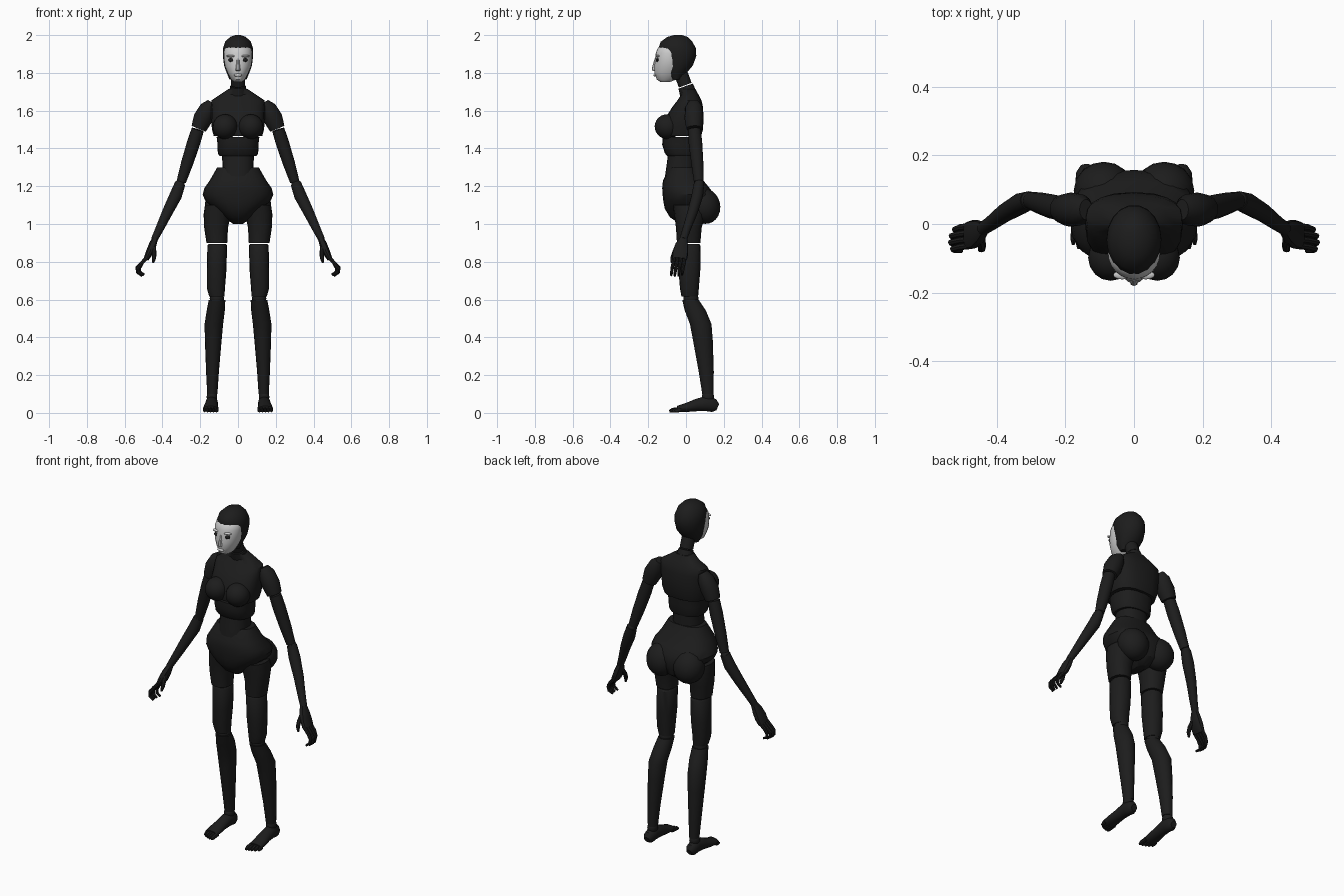
import bpy, bmesh, math
from mathutils import Vector, Matrix


def material(name, v):
    m = bpy.data.materials.new(name)
    m.diffuse_color = (v, v, v, 1)
    return m


BLACK = material("black_shell", 0.012)
WHITE = material("pale_mask", 0.75)


def finish(name, bm, mat):
    bmesh.ops.recalc_face_normals(bm, faces=bm.faces)
    me = bpy.data.meshes.new(name)
    bm.to_mesh(me)
    bm.free()
    me.materials.append(mat)
    ob = bpy.data.objects.new(name, me)
    bpy.context.collection.objects.link(ob)
    return ob


def loft(name, rings, n=16, mat=BLACK, p=2.0, s=1, flat=False):
    """Skin rings (x, y, z, half width, half depth); s mirrors x, flat keeps rings level."""
    bm = bmesh.new()
    pts = [Vector(r[:3]) for r in rings]
    loops = []
    for i, r in enumerate(rings):
        t = (pts[min(i + 1, len(pts) - 1)] - pts[max(i - 1, 0)]).normalized()
        if flat:
            t = Vector((0, 0, 1))
        ref = Vector((0, 0, 1)) if abs(t.y) > 0.8 else Vector((0, 1, 0))
        v = (ref - t * ref.dot(t)).normalized()
        u = v.cross(t)
        loop = []
        for k in range(n):
            a = 2 * math.pi * k / n
            c, d = math.cos(a), math.sin(a)
            c = math.copysign(abs(c) ** (2 / p), c)
            d = math.copysign(abs(d) ** (2 / p), d)
            q = pts[i] + u * c * r[3] + v * d * r[4]
            loop.append(bm.verts.new((q.x * s, q.y, q.z)))
        loops.append(loop)
    for a, b in zip(loops, loops[1:]):
        for k in range(n):
            bm.faces.new((a[k], a[(k + 1) % n], b[(k + 1) % n], b[k]))
    bm.faces.new(loops[0])
    bm.faces.new(loops[-1])
    return finish(name, bm, mat)


def level(name, rows, **kw):
    """Centred loft from rows (z, front y, back y, half width)."""
    return loft(name, [(0, (f + b) / 2, z, w, (b - f) / 2) for z, f, b, w in rows],
                flat=True, **kw)


def ball(name, c, r, mat=BLACK, tilt=0, n=16):
    bm = bmesh.new()
    M = Matrix.Translation(c) @ Matrix.Rotation(tilt, 4, 'X') @ Matrix.Diagonal((*r, 1))
    bmesh.ops.create_uvsphere(bm, u_segments=n, v_segments=n * 3 // 4, radius=1, matrix=M)
    return finish(name, bm, mat)


# head cap and face mask
level("head_cap", [
    (1.765, -.075, -.03, .045), (1.80, -.115, .005, .060), (1.84, -.12, .038, .074),
    (1.89, -.14, .056, .080), (1.93, -.148, .054, .080), (1.965, -.135, .035, .068),
    (1.99, -.10, .01, .042), (2.0, -.065, -.02, .015)], n=18)
level("face_mask", [
    (1.752, -.135, -.085, .020), (1.765, -.155, -.05, .037), (1.80, -.167, -.02, .055),
    (1.835, -.168, -.01, .070), (1.87, -.164, -.01, .075), (1.905, -.160, -.01, .076),
    (1.930, -.150, -.01, .070), (1.938, -.140, -.02, .062)], n=24, mat=WHITE)
loft("nose", [(0, -.160, 1.875, .007, .006), (0, -.168, 1.835, .010, .010),
              (0, -.168, 1.815, .013, .013), (0, -.160, 1.808, .008, .006)],
     n=8, mat=WHITE, flat=True)
ball("lips", (0, -.163, 1.788), (.022, .009, .008), WHITE)

# neck segments
loft("neck_upper", [(0, -.028, 1.80, .038, .036), (0, -.004, 1.735, .038, .036)])
loft("neck_lower", [(0, -.002, 1.73, .041, .040), (0, .012, 1.69, .050, .045),
                    (0, .022, 1.65, .070, .045)])

# torso segments
level("chest", [
    (1.465, -.115, .080, .128), (1.50, -.120, .090, .138), (1.56, -.110, .093, .142),
    (1.62, -.072, .090, .143), (1.655, -.045, .082, .140), (1.685, -.025, .066, .095),
    (1.715, -.030, .050, .050)], n=20, p=2.6)
level("ribs", [(1.36, -.100, .058, .098), (1.375, -.112, .064, .107), (1.42, -.126, .069, .108),
               (1.46, -.124, .072, .113)], n=20, p=2.4)
level("waist", [(1.20, -.113, .045, .085), (1.26, -.110, .052, .088), (1.31, -.103, .052, .082),
                (1.365, -.096, .052, .085)], n=20, p=2.3)

# pelvis shell
level("pelvis", [
    (1.0, -.030, .09, .025), (1.035, -.085, .14, .075), (1.08, -.112, .155, .125),
    (1.12, -.120, .158, .172), (1.155, -.124, .150, .187), (1.19, -.126, .125, .178),
    (1.23, -.122, .092, .150), (1.30, -.085, .055, .110)], n=20, p=2.4)

for s, side in ((1, "left"), (-1, "right")):
    ball(f"eye_{side}", (s * .032, -.150, 1.868), (.020, .010, .011), n=12)
    ball(f"brow_{side}", (s * .034, -.149, 1.889), (.027, .013, .007), WHITE, n=12)
    ball(f"breast_{side}", (s * .068, -.098, 1.515), (.066, .068, .066), tilt=-.3)
    ball(f"buttock_{side}", (s * .088, .098, 1.095), (.088, .083, .095), tilt=.25)

    # leg segments
    loft(f"upper_thigh_{side}", [
        (.100, .015, 1.10, .075, .085), (.110, .020, 1.05, .072, .082),
        (.116, .015, .98, .063, .068), (.112, .014, .90, .055, .062)],
        s=s, flat=True, p=2.3)
    loft(f"lower_thigh_{side}", [
        (.110, .016, .895, .046, .054), (.110, .017, .885, .052, .060),
        (.113, .018, .76, .052, .058), (.117, .018, .66, .048, .050),
        (.112, .020, .615, .040, .044)], s=s, flat=True, p=2.3)
    ball(f"knee_{side}", (s * .112, .026, .605), (.038, .040, .035))
    loft(f"shin_{side}", [
        (.111, .024, .598, .044, .044), (.118, .050, .54, .048, .056),
        (.128, .078, .47, .049, .057), (.131, .090, .38, .044, .052),
        (.135, .107, .22, .034, .040), (.136, .116, .10, .027, .030)], s=s, flat=True)
    ball(f"ankle_{side}", (s * .138, .116, .085), (.028, .032, .035))
    # foot runs from heel to toe, with five toes
    loft(f"foot_{side}", [
        (.139, .168, .030, .018, .018), (.139, .150, .038, .030, .036),
        (.139, .110, .050, .033, .042), (.141, .060, .042, .034, .034),
        (.144, .000, .028, .040, .024), (.145, -.045, .020, .040, .017)], n=14, s=s)
    for i in range(5):
        x = .113 + i * .016
        tip = -.088 + i * i * .0018
        r = .011 if i == 0 else .0085
        loft(f"toe_{side}_{i + 1}", [(x, -.03, .019, r, .013), (x, tip + .015, .014, r, .012),
                                     (x, tip, .009, r * .6, .006)], n=8, s=s)

    # shoulder and arm segments
    loft(f"shoulder_{side}", [
        (.140, .042, 1.645, .022, .030), (.158, .042, 1.615, .043, .046),
        (.185, .042, 1.560, .051, .050), (.208, .044, 1.505, .041, .042)], s=s)
    loft(f"upper_arm_{side}", [
        (.213, .044, 1.500, .033, .034), (.235, .050, 1.43, .035, .036),
        (.270, .060, 1.32, .032, .032), (.300, .068, 1.225, .025, .026)], s=s)
    ball(f"elbow_{side}", (s * .308, .069, 1.212), (.025, .026, .025))
    loft(f"forearm_{side}", [
        (.306, .069, 1.215, .028, .027), (.330, .060, 1.150, .033, .031),
        (.375, .034, 1.06, .028, .027), (.415, .004, .975, .022, .022),
        (.442, -.014, .920, .018, .020)], s=s)
    # palm, curled fingers and thumb
    loft(f"palm_{side}", [
        (.438, -.012, .925, .016, .019), (.452, -.022, .890, .020, .034),
        (.468, -.030, .850, .020, .042), (.486, -.034, .815, .014, .040)], n=12, s=s, p=2.5)
    for i in range(4):
        y = -.063 + i * .019
        e = (0, .006, .004, -.006)[i]
        loft(f"finger_{side}_{i + 1}", [
            (.476, y, .828, .011, .010), (.508, y - .004, .795, .010, .0095),
            (.528 + e, y - .010, .768, .010, .009), (.526 + e, y - .013, .745, .009, .008),
            (.502 + e, y - .015, .728 - e * .5, .006, .006)], n=8, s=s)
    loft(f"thumb_{side}", [
        (.448, -.038, .880, .014, .014), (.444, -.062, .848, .012, .012),
        (.444, -.072, .820, .011, .011), (.450, -.076, .795, .006, .006)], n=8, s=s)

# soft shading with crisp segment rims
bpy.ops.object.select_all(action='SELECT')
bpy.context.view_layer.objects.active = bpy.data.objects["chest"]
bpy.ops.object.shade_smooth_by_angle(angle=math.radians(35))
